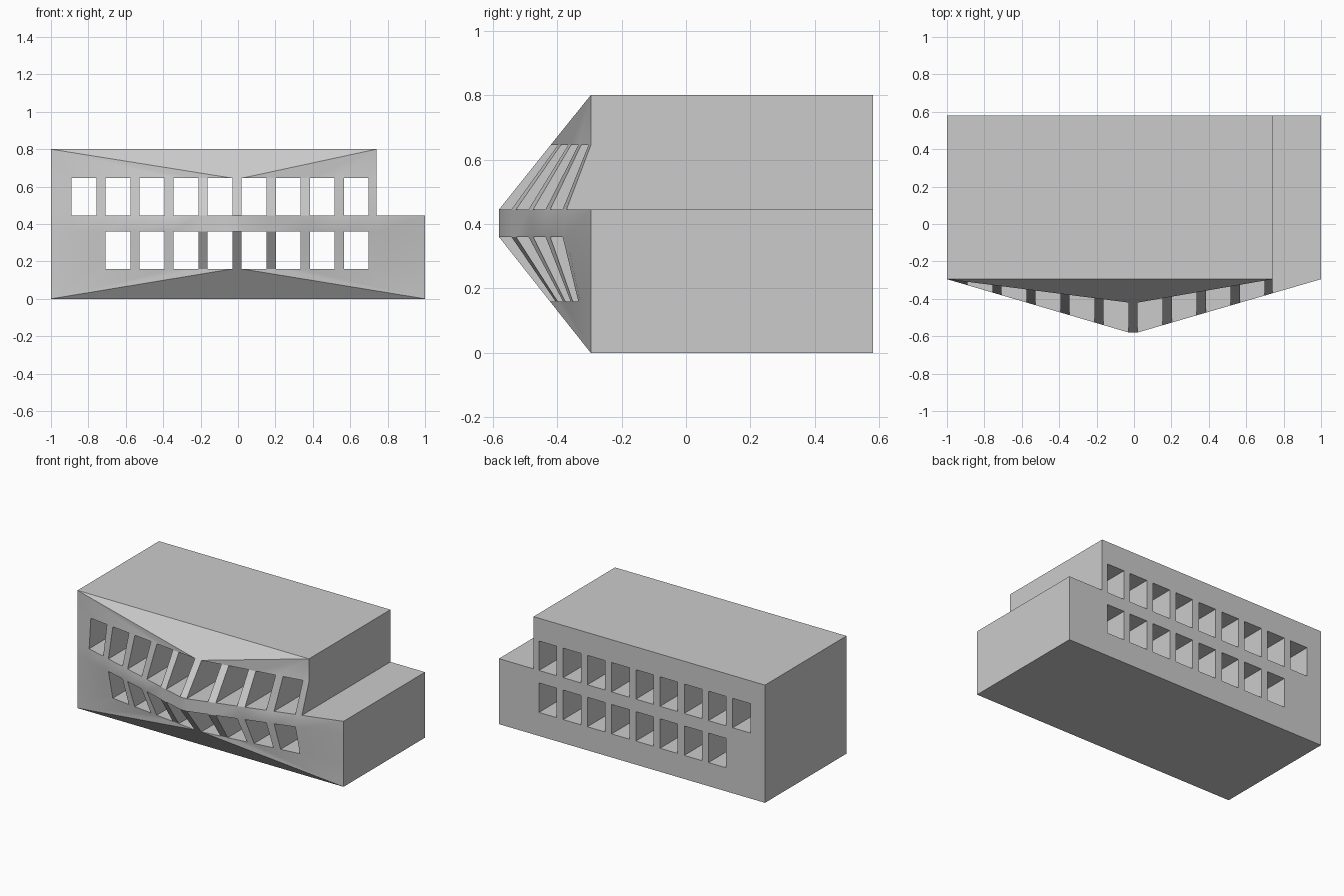
import bpy
import bmesh

cube = bpy.data.objects.get("Cube")
if cube:
    bpy.data.objects.remove(cube, do_unlink=True)

# Main levels: ground, lower windows, band, upper windows, roof
LEVELS = [0, 0.16, 0.36, 0.445, 0.645, 0.8]
BULGE = [0, 0.127, 0.285, 0.285, 0.125, 0]
FRONT, BACK, STEP = -0.295, 0.58, 0.74
PITCH, WIDTH = 0.182, 0.133
LOWER, UPPER = (1, 2), (3, 4)

windows = [(-0.89 + PITCH * i, -0.89 + PITCH * i + WIDTH) for i in range(9)]
stations = [-1] + [x for pair in windows for x in pair] + [STEP, 1]
pier_left, pier_right = windows[4][1], windows[5][0]

bm = bmesh.new()


def front(x, row):
    """Point on the folded front, bulging towards the middle pier."""
    end = STEP if row >= 4 else 1
    t = min((x + 1) / (pier_left + 1), (end - x) / (end - pier_right), 1)
    return (x, FRONT - BULGE[row] * t, LEVELS[row])


def back(x, row):
    return (x, BACK, LEVELS[row])


def face(points):
    bm.faces.new([bm.verts.new(p) for p in points])


# Window rows and the band between them, with tunnels through the block
for low, high in (LOWER, (2, 3), UPPER):
    limit = STEP if high == 4 else 1
    xs = [x for x in stations if x <= limit]
    for a, b in zip(xs, xs[1:]):
        is_window = (a, b) in (windows if low == 3 else windows[1:] if low == 1 else [])
        corners = [(a, low), (b, low), (b, high), (a, high)]
        if is_window:
            for p, q in zip(corners, corners[1:] + corners[:1]):
                face([front(*p), front(*q), back(*q), back(*p)])
        else:
            face([front(*c) for c in corners])
            face([back(*c) for c in corners])

# Folded facets under the lower windows and over the upper ones
for edge, row, end in ((0, 1, 1), (5, 4, STEP)):
    xs = [x for x in stations if x <= end]
    face([front(-1, edge)] + [front(x, row) for x in xs if x <= pier_left])
    face([front(end, edge)] + [front(x, row) for x in xs if x >= pier_right])
    face([front(-1, edge), front(pier_left, row), front(pier_right, row), front(end, edge)])
    face([back(-1, edge)] + [back(x, row) for x in xs] + [back(end, edge)])
    # Floor and main roof
    face([front(-1, edge), front(end, edge), back(end, edge), back(-1, edge)])

# End walls and the wall above the step
for x, rows in ((-1, range(6)), (1, range(4)), (STEP, range(3, 6))):
    face([front(x, r) for r in rows] + [back(x, r) for r in reversed(rows)])

# Low roof of the step
face([front(STEP, 3), front(1, 3), back(1, 3), back(STEP, 3)])

bmesh.ops.remove_doubles(bm, verts=bm.verts[:], dist=0.0005)
bmesh.ops.recalc_face_normals(bm, faces=bm.faces[:])

mesh = bpy.data.meshes.new("building_block")
bm.to_mesh(mesh)
bm.free()
building = bpy.data.objects.new("building_block", mesh)
bpy.context.collection.objects.link(building)

# Plain concrete colour
concrete = bpy.data.materials.new("light_grey_concrete")
concrete.use_nodes = True
colour = (0.6, 0.6, 0.6, 1)
concrete.diffuse_color = colour
concrete.node_tree.nodes["Principled BSDF"].inputs["Base Color"].default_value = colour
mesh.materials.append(concrete)

bpy.ops.object.select_all(action="DESELECT")
building.select_set(True)
bpy.context.view_layer.objects.active = building
bpy.ops.object.shade_smooth_by_angle(angle=0.52)
